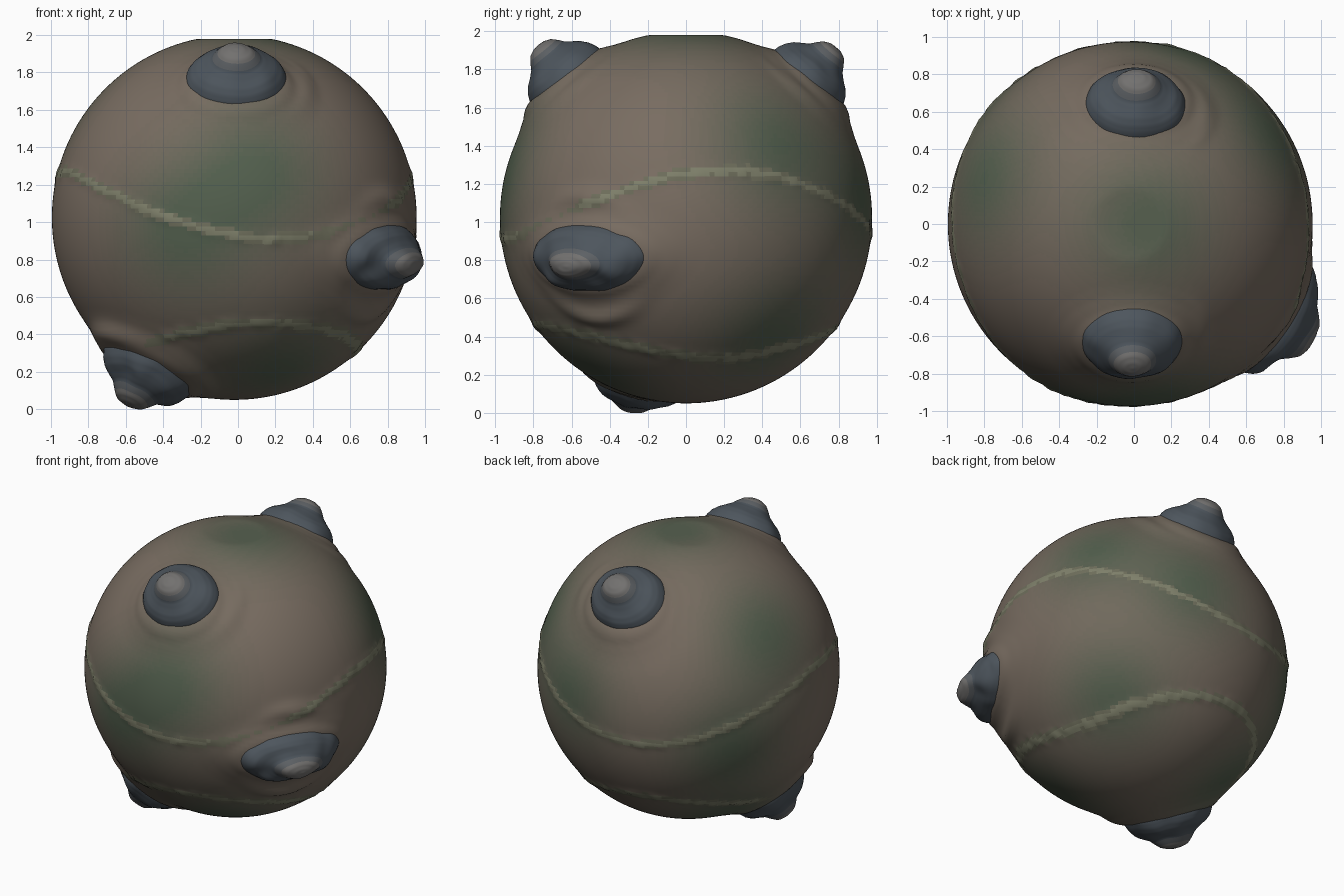
import bpy, math
from mathutils import Vector, noise

if "Cube" in bpy.data.objects:
    bpy.data.objects.remove(bpy.data.objects["Cube"])

C = Vector((-0.02, 0, 1.025))      # sphere centre
R = 0.975
BROWN, GREEN = (0.19, 0.152, 0.12), (0.085, 0.115, 0.075)


def material(name, rgb):
    m = bpy.data.materials.new(name)
    m.diffuse_color = (*rgb, 1)
    m.use_nodes = True
    m.node_tree.nodes["Principled BSDF"].inputs["Base Color"].default_value = m.diffuse_color
    return m


def lookup(table, k):
    """Smooth interpolation in a (angle, value) profile."""
    for (a, p), (b, q) in zip(table, table[1:]):
        if k <= b:
            return p + (q - p) * max(0, (k - a) / (b - a))
    return table[-1][1]


def make(name, verts, faces, mats, pick):
    me = bpy.data.meshes.new(name)
    me.from_pydata(verts, [], faces)
    for m in mats:
        me.materials.append(m)
    for p in me.polygons:
        p.use_smooth = True
        p.material_index = pick(p)
    ob = bpy.data.objects.new(name, me)
    bpy.context.collection.objects.link(ob)
    return ob


class Mount:
    """A horn position: axis, tangent frame, stretch and skirt shift (degrees)."""
    def __init__(self, name, axis, su, sv, shift, folds):
        self.name, self.n = name, Vector(axis).normalized()
        self.u = Vector((0, 0, 1)).cross(self.n).normalized()
        self.v = self.n.cross(self.u)
        self.su, self.sv, self.shift, self.folds = su, sv, shift, folds

    def local(self, d):
        ang = math.degrees(self.n.angle(d))
        a = math.atan2(d.dot(self.v), d.dot(self.u))
        return ang * math.cos(a), ang * math.sin(a)

    def direction(self, x, y):
        ang = math.radians(math.hypot(x, y))
        t = self.u * x + self.v * y
        if t.length > 0:
            t.normalize()
        return self.n * math.cos(ang) + t * math.sin(ang)


# folds: (radius, facing angle, angular spread, height) of raised crescents
mounts = [
    Mount("front_horn", (0.01, -0.65, 0.76), 1.0, 0.85, 2.5, [(23, 0, 30, .012)]),
    Mount("back_horn", (0.03, 0.66, 0.75), 1.0, 0.85, 2.5, [(23, 180, 30, .012)]),
    Mount("side_horn", (0.94, -0.61, -0.25), 1.3, 0.66, 0,
          [(19, 90, 35, .025), (20, -90, 45, .03)]),
    Mount("lower_horn", (-0.54, -0.28, -0.95), 1.12, 0.95, 0,
          [(19, 80, 45, .035), (20, -20, 30, .015)]),
]
SKIRT = [(0, .03), (13, .045), (16, .038), (19, .018), (24, .004), (28, 0)]


def band(d):
    """Strength of the two wavy pale veins at a direction."""
    z = C.z + R * d.z
    c = math.cos(2 * (math.atan2(d.x, -d.y) - math.radians(13)))
    rough = 0.012 * noise.noise(d * 14)
    e = min(abs(z - (1.09 - .18 * c) + rough), abs(z - (.375 + .085 * c) + rough))
    s = math.exp(-(e / .03) ** 2)
    for m in mounts[2:]:
        x, y = m.local(d)
        s *= min(1, max(0, (math.hypot(x / m.su, y / m.sv) - 16) / 10))
    return s


def body_radius(d):
    r = R + 0.008 * band(d) * (0.8 + noise.noise(d * 20))
    for m in mounts:
        x, y = m.local(d)
        if math.hypot(x, y) > 45:
            continue
        k = math.hypot(x / m.su, (y + m.shift) / m.sv)
        r += lookup(SKIRT, k)
        a = math.degrees(math.atan2(y, x))
        for fr, fa, spread, h in m.folds:
            da = (a - fa + 180) % 360 - 180
            r += h * math.exp(-((math.hypot(x / m.su ** .5, y) - fr) / 3) ** 2 - (da / spread) ** 2)
    return r


# Body: sphere displaced by veins, skirts and folds, with a flat top
NU, NV = 240, 128
verts, faces = [], []
for j in range(1, NV):
    t = math.pi * j / NV
    for i in range(NU):
        p = 2 * math.pi * i / NU
        d = Vector((math.sin(t) * math.cos(p), math.sin(t) * math.sin(p), math.cos(t)))
        w = C + d * body_radius(d)
        if math.hypot(d.x, d.y) < 0.25:
            w.z = min(w.z, 1.98)
        verts.append(w)
for j in range(NV - 2):
    for i in range(NU):
        k = (i + 1) % NU
        faces.append((j * NU + i, (j + 1) * NU + i, (j + 1) * NU + k, j * NU + k))
faces.append(tuple(range(NU)))
faces.append(tuple(reversed(range((NV - 2) * NU, (NV - 1) * NU))))

# Mottled brown and green tones, plus the vein tones
patches = [(-.3, -.95, -.08), (.15, -.97, .25), (.8, .5, .4), (-.8, .25, .55), (.1, 0, 1),
           (.3, .95, .1), (-.75, .6, -.15), (.25, -.5, -.83), (.65, .5, -.7), (-.5, .3, -.8)]
patches = [Vector(p).normalized() for p in patches]
LEV = 16
mats = [material(f"skin_{i}", [b + (g - b) * i / (LEV - 1) for b, g in zip(BROWN, GREEN)])
        for i in range(LEV)]
mats += [material("vein_edge", (.155, .155, .105)), material("vein", (.21, .215, .145))]


def skin(p):
    d = (p.center - C).normalized()
    s = band(d) + 0.25 * noise.noise(d * 17)
    if s > .75:
        return LEV + 1
    if s > .4:
        return LEV
    g = sum(math.exp(-(d.angle(q) / .38) ** 2) for q in patches)
    return int(min(1, g) * (LEV - 1))


make("body", verts, faces, mats, skin)

# Horns: lumpy dark collar with a pale rounded knob
HORN = [(0, 1.19), (2, 1.187), (4, 1.172), (5.5, 1.145), (7, 1.115), (9, 1.095),
        (11.5, 1.075), (13.5, 1.05), (15, 1.02), (17, .96)]
collar = [material("collar", (.075, .092, .11)), material("collar_light", (.11, .12, .13)),
          material("knob", (.17, .165, .16))]
RINGS, SEG = 34, 64
for m in mounts:
    lump = 0.022 if m.su > 1 else 0.01
    vs, fs = [C + m.n * 1.19], []
    for j in range(1, RINGS + 1):
        k = 17 * j / RINGS
        for i in range(SEG):
            a = 2 * math.pi * i / SEG
            d = m.direction(k * m.su * math.cos(a), k * m.sv * math.sin(a))
            r = lookup(HORN, k) + lump * min(1, k / 5) * noise.noise(d * 9 + m.n * 5)
            vs.append(C + d * r)
    for i in range(SEG):
        n = (i + 1) % SEG
        fs.append((0, 1 + i, 1 + n))
        for j in range(RINGS - 1):
            a, b = 1 + j * SEG, 1 + (j + 1) * SEG
            fs.append((a + i, b + i, b + n, a + n))

    def tone(p, m=m):
        x, y = m.local((p.center - C).normalized())
        k = math.hypot(x / m.su, y / m.sv)
        return 2 if k < 5 else 1 if k < 6.5 else 0
    make(m.name, vs, fs, collar, tone)
